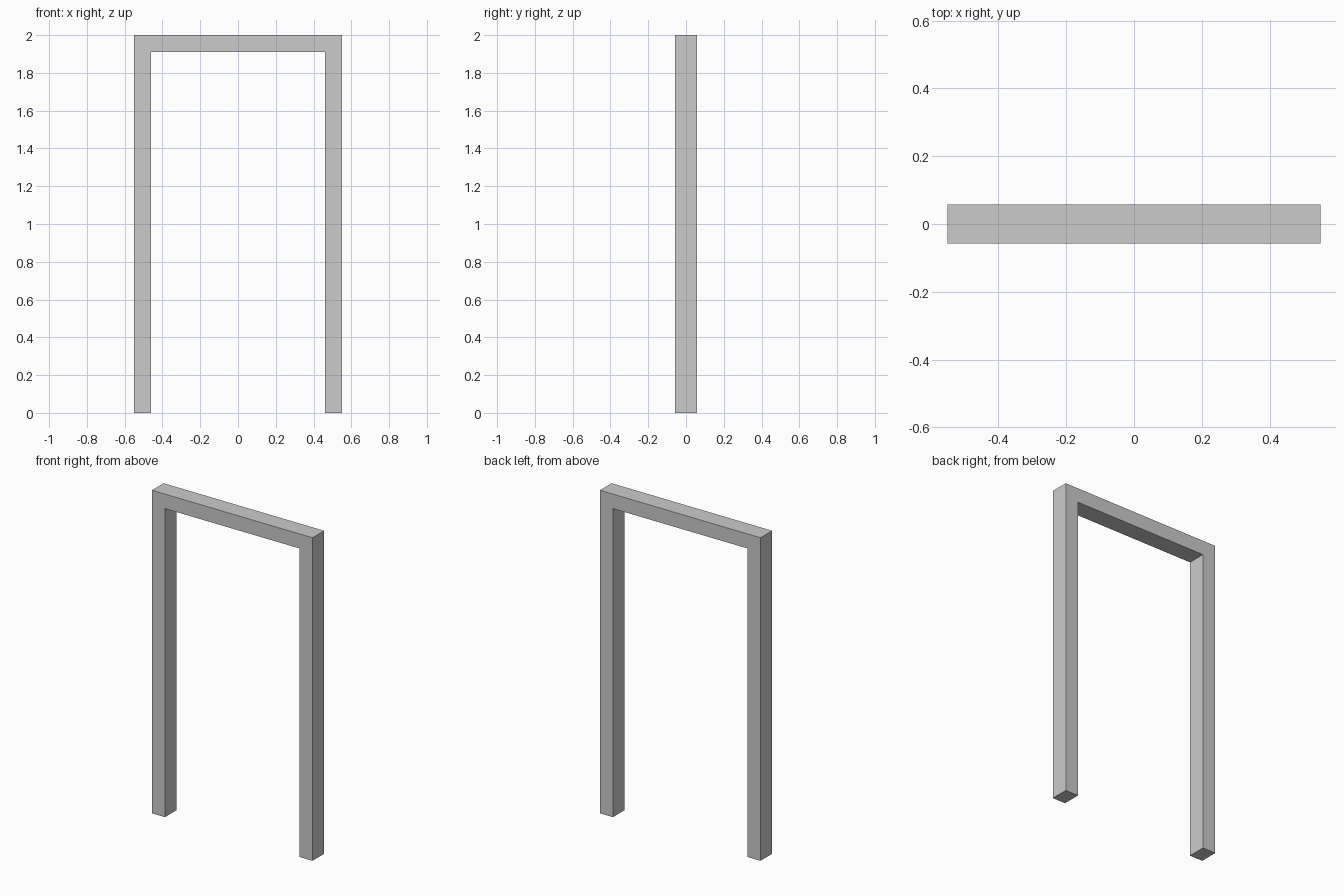
import bpy, bmesh

if "Cube" in bpy.data.objects:
    bpy.data.objects.remove(bpy.data.objects["Cube"])

HALF_WIDTH, HEIGHT, HALF_DEPTH = 0.55, 2.0, 0.057
BAR = 0.09  # face width of the posts and the head


def extrude_profile(name, points, half_depth):
    """Extrude an x-z outline along y, centred on y = 0."""
    bm = bmesh.new()
    face = bm.faces.new([bm.verts.new((x, -half_depth, z)) for x, z in points])
    new = bmesh.ops.extrude_face_region(bm, geom=[face], use_keep_orig=True)["geom"]
    verts = [g for g in new if isinstance(g, bmesh.types.BMVert)]
    bmesh.ops.translate(bm, verts=verts, vec=(0, 2 * half_depth, 0))
    bmesh.ops.recalc_face_normals(bm, faces=bm.faces)
    mesh = bpy.data.meshes.new(name)
    bm.to_mesh(mesh)
    bm.free()
    obj = bpy.data.objects.new(name, mesh)
    bpy.context.collection.objects.link(obj)
    return obj


# Door frame: two posts and a head as one continuous outline
inner = HALF_WIDTH - BAR
right = [(inner, HEIGHT - BAR), (inner, 0), (HALF_WIDTH, 0), (HALF_WIDTH, HEIGHT)]
left = [(-x, z) for x, z in reversed(right)]
extrude_profile("door_frame", right + left, HALF_DEPTH)
